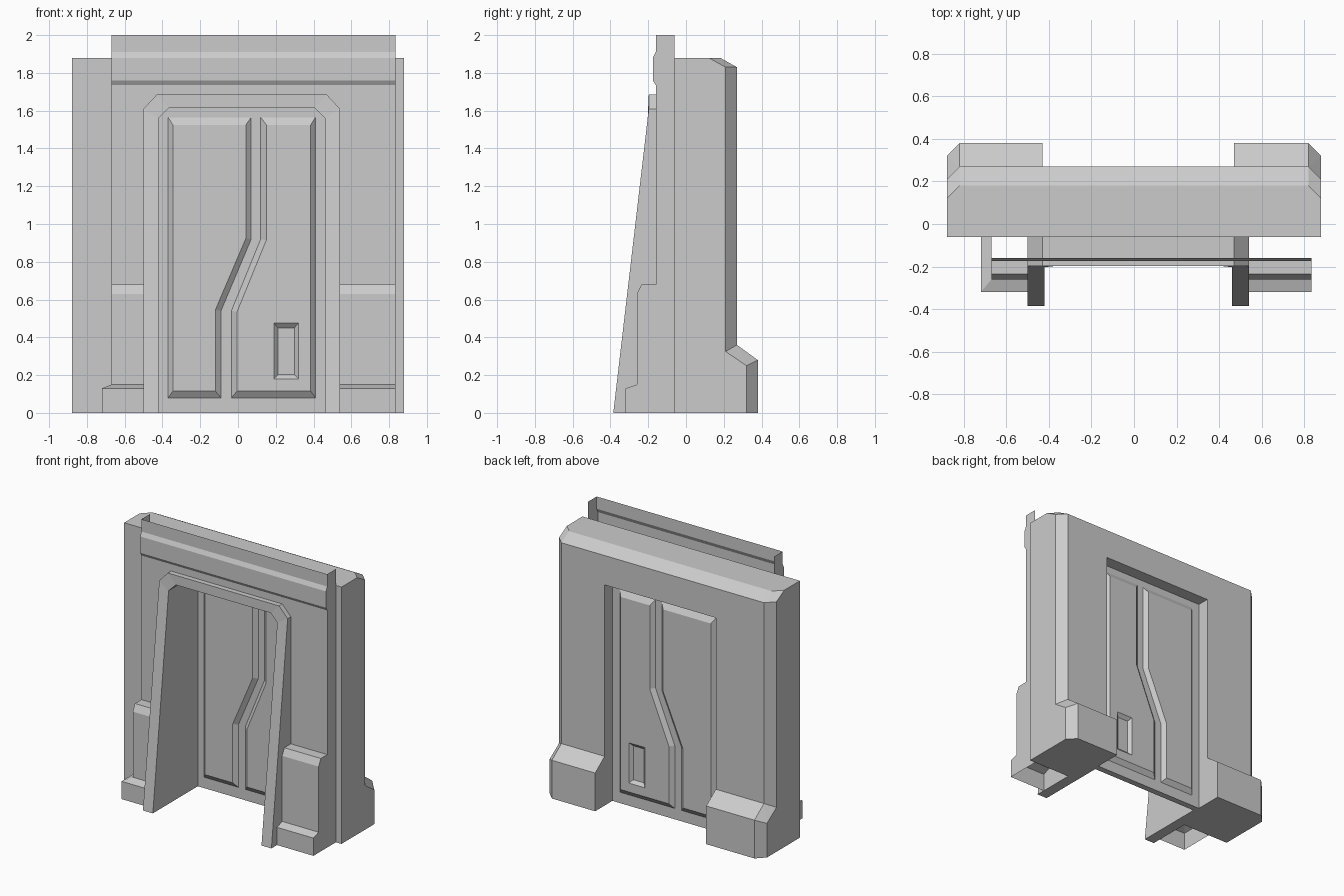
import bpy, bmesh

if "Cube" in bpy.data.objects:
    bpy.data.objects.remove(bpy.data.objects["Cube"])


def finish(name, bm):
    bmesh.ops.remove_doubles(bm, verts=bm.verts, dist=1e-4)
    bmesh.ops.recalc_face_normals(bm, faces=bm.faces)
    me = bpy.data.meshes.new(name)
    bm.to_mesh(me)
    bm.free()
    ob = bpy.data.objects.new(name, me)
    bpy.context.collection.objects.link(ob)
    return ob


def hull(name, pts):
    bm = bmesh.new()
    for p in pts:
        bm.verts.new(p)
    bmesh.ops.convex_hull(bm, input=bm.verts)
    bmesh.ops.dissolve_limit(bm, angle_limit=0.01, verts=bm.verts, edges=bm.edges)
    return finish(name, bm)


def box(name, x0, x1, y0, y1, z0, z1):
    return hull(name, [(x, y, z) for x in (x0, x1) for y in (y0, y1) for z in (z0, z1)])


def loft(name, rings):
    """Closed solid through rings of equal point count."""
    bm = bmesh.new()
    vs = [[bm.verts.new(p) for p in r] for r in rings]
    n = len(vs[0])
    for a, b in zip(vs, vs[1:]):
        for i in range(n):
            bm.faces.new((a[i], a[(i + 1) % n], b[(i + 1) % n], b[i]))
    bm.faces.new(vs[0])
    bm.faces.new(vs[-1])
    return finish(name, bm)


def cut(ob, cutter):
    m = ob.modifiers.new("cut", 'BOOLEAN')
    m.operation = 'DIFFERENCE'
    m.solver = 'EXACT'
    m.object = cutter
    cutter.hide_render = True
    bpy.context.view_layer.objects.active = ob
    bpy.ops.object.modifier_apply(modifier=m.name)
    bpy.data.objects.remove(cutter)


# Main wall, chamfered along the back edges, with a door opening
pts = []
for s in (-1, 1):
    pts += [(s * .88, -.06, z) for z in (0, 1.88)]
    for x, y in ((.88, .21), (.82, .27)):
        pts += [(s * x, y, 0), (s * x, y, 1.83), (s * x, y - .09, 1.88)]
wall = hull("wall", pts)
cut(wall, box("opening_cutter", -.43, .47, -.3, .5, -.2, 1.615))

# Back foot blocks
for name, s, xi in (("back_foot_right", 1, .47), ("back_foot_left", -1, -.43)):
    plan = [(xi, .27, .36), (xi, .38, .28), (s * .82, .38, .28),
            (s * .88, .32, .25), (s * .88, .21, .325), (s * .82, .27, .36)]
    hull(name, [(x, y, h) for x, y, z in plan for h in (0, z)])

# Door frame tunnel, front edge leaning back
outer = [(-.5, 0), (-.5, 1.61), (-.43, 1.685), (.47, 1.685), (.54, 1.61), (.54, 0)]
inner = [(-.42, 0), (-.42, 1.56), (-.365, 1.615), (.405, 1.615), (.46, 1.56), (.46, 0)]
bm = bmesh.new()


def lean(z):
    return -.385 + .188 * min(z, 1.61) / 1.61


sections = []
for o, i in zip(outer, inner):
    sections.append([bm.verts.new(p) for p in (
        (o[0], lean(o[1]), o[1]), (i[0], lean(i[1]), i[1]),
        (i[0], .14, i[1]), (o[0], .14, o[1]))])
for a, b in zip(sections, sections[1:]):
    for k in range(4):
        bm.faces.new((a[k], a[(k + 1) % 4], b[(k + 1) % 4], b[k]))
bm.faces.new(sections[0])
bm.faces.new(sections[-1])
finish("door_frame", bm)

# Door leaf with raised panels on both sides
box("door_slab", -.43, .47, .135, .18, 0, 1.62)


def panel(name, out, inn):
    return loft(name, [[(x, y, z) for x, z in r] for r, y in
                       ((inn, .11), (out, .135), (out, .18), (inn, .205))])


panel("door_panel_left",
      [(-.37, .08), (-.09, .08), (-.09, .54), (.07, .92), (.07, 1.565), (-.37, 1.565)],
      [(-.345, .115), (-.12, .115), (-.12, .545), (.042, .925), (.042, 1.525), (-.345, 1.525)])
right = panel("door_panel_right",
              [(-.035, .08), (.41, .08), (.41, 1.565), (.12, 1.565), (.12, .92), (-.035, .54)],
              [(-.005, .115), (.385, .115), (.385, 1.525), (.15, 1.525), (.15, .915), (-.005, .535)])


# Small recessed window on both faces
def rect(x0, x1, z0, z1, y):
    return [(x0, y, z0), (x1, y, z0), (x1, y, z1), (x0, y, z1)]


for ya, yb, yc in ((.09, .11, .132), (.225, .205, .183)):
    cut(right, loft("window_cutter", [rect(.19, .32, .18, .475, ya), rect(.19, .32, .18, .475, yb),
                                      rect(.212, .298, .202, .45, yc)]))

# Front cladding: open shell with a stepped base and a raised band on top
base = [(-.32, 0), (-.32, .13), (-.26, .15), (-.26, .63), (-.235, .68), (-.16, .68), (-.16, 1.61), (-.16, 1.735)]
band = [(-.16, 1.735), (-.175, 1.76), (-.175, 1.88), (-.16, 1.91), (-.16, 2)]
XL, XR, YB = -.67, .835, -.06
bm = bmesh.new()


def face(*pts):
    bm.faces.new([bm.verts.new(p) for p in pts])


def sheet(profile, x0, x1, flare=0):
    for (ya, za), (yb, zb) in zip(profile, profile[1:]):
        xa = x0 - (flare if za < .14 else 0)
        xb = x0 - (flare if zb < .14 else 0)
        face((xa, ya, za), (x1, ya, za), (x1, yb, zb), (xb, yb, zb))


sheet(base, XL, -.5, .05)
sheet(base, .54, XR)
sheet(band, XL, XR)
face(*[(x, -.16, z) for x, z in outer[1:5]], (.54, -.16, 1.735), (-.5, -.16, 1.735))
# Side walls of the cladding, the left one with a flared base
face(*[(XR, y, z) for y, z in base + band[1:]], (XR, YB, 2), (XR, YB, 0))
face(*[(XL, y, z) for y, z in base[2:] + band[1:]], (XL, YB, 2), (XL, YB, .15))
face((-.72, -.32, 0), (-.72, -.32, .13), (-.72, YB, .13), (-.72, YB, 0))
face((-.72, -.32, .13), (XL, -.26, .15), (XL, YB, .15), (-.72, YB, .13))
finish("front_cladding", bm)
